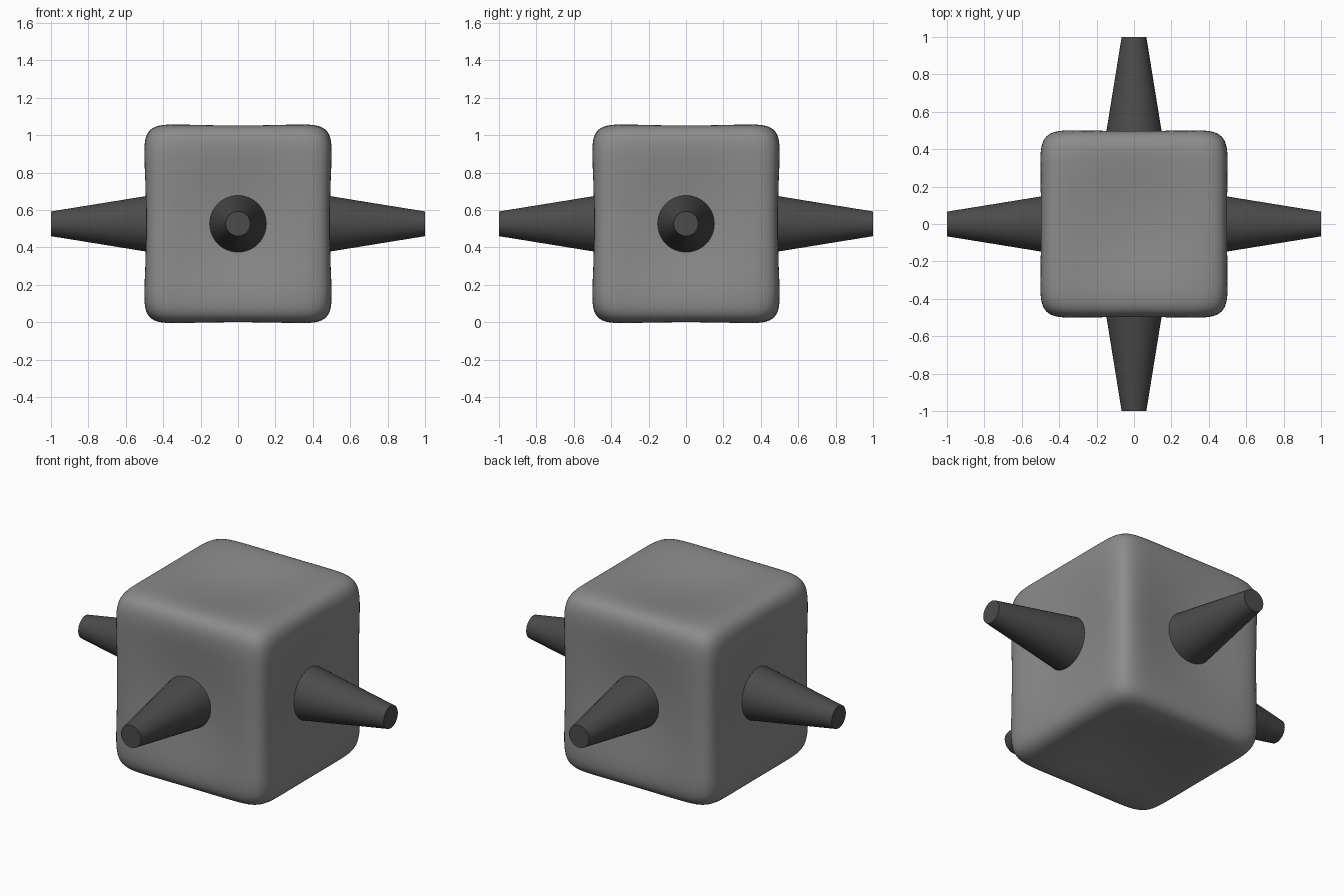
import bpy, bmesh, math
from mathutils import Matrix, Vector

if "Cube" in bpy.data.objects:
    bpy.data.objects.remove(bpy.data.objects["Cube"])

MID = 0.526  # height of the body centre


def material(name, value):
    m = bpy.data.materials.new(name)
    m.diffuse_color = (value, value, value, 1)
    m.use_nodes = True
    m.node_tree.nodes["Principled BSDF"].inputs["Base Color"].default_value = m.diffuse_color
    return m


grey = material("mid grey", 0.26)
dark = material("dark grey", 0.07)


def finish(name, bm, mat, flat=None):
    bmesh.ops.recalc_face_normals(bm, faces=bm.faces)
    for f in bm.faces:
        f.smooth = len(f.verts) <= 4
    me = bpy.data.meshes.new(name)
    bm.to_mesh(me)
    bm.free()
    me.materials.append(mat)
    ob = bpy.data.objects.new(name, me)
    bpy.context.collection.objects.link(ob)
    return ob


# Body: rounded block with soft corners and gently dished faces
N = 9
bm = bmesh.new()
bmesh.ops.create_cube(bm, size=2)
bmesh.ops.subdivide_edges(bm, edges=bm.edges[:], cuts=39, use_grid_fill=True)
for v in bm.verts:
    p = v.co / sum(abs(c) ** N for c in v.co) ** (1 / N)
    q = Vector(p)
    for a in range(3):
        b, c = p[(a + 1) % 3], p[(a + 2) % 3]
        dish = max(0, 1 - b * b) ** 2 * max(0, 1 - c * c) ** 2
        q[a] *= 1 - 0.075 * dish * abs(p[a]) ** 4
    waist = 1 - 0.02 * max(0, 1 - p.z ** 2)
    v.co = (q.x * 0.513 * waist, q.y * 0.513 * waist, q.z * 0.538 + MID)
finish("body", bm, grey)

# Four tapered pegs, one on each side
for i, name in enumerate(("right_peg", "back_peg", "left_peg", "front_peg")):
    bm = bmesh.new()
    place = (Matrix.Translation((0, 0, MID)) @ Matrix.Rotation(i * math.pi / 2, 4, 'Z')
             @ Matrix.Translation((0.7, 0, 0)) @ Matrix.Rotation(math.pi / 2, 4, 'Y'))
    bmesh.ops.create_cone(bm, cap_ends=True, segments=48, radius1=0.163,
                          radius2=0.066, depth=0.6, matrix=place)
    for e in bm.edges:
        if any(len(f.verts) > 4 for f in e.link_faces):
            e.smooth = False
    finish(name, bm, dark)
